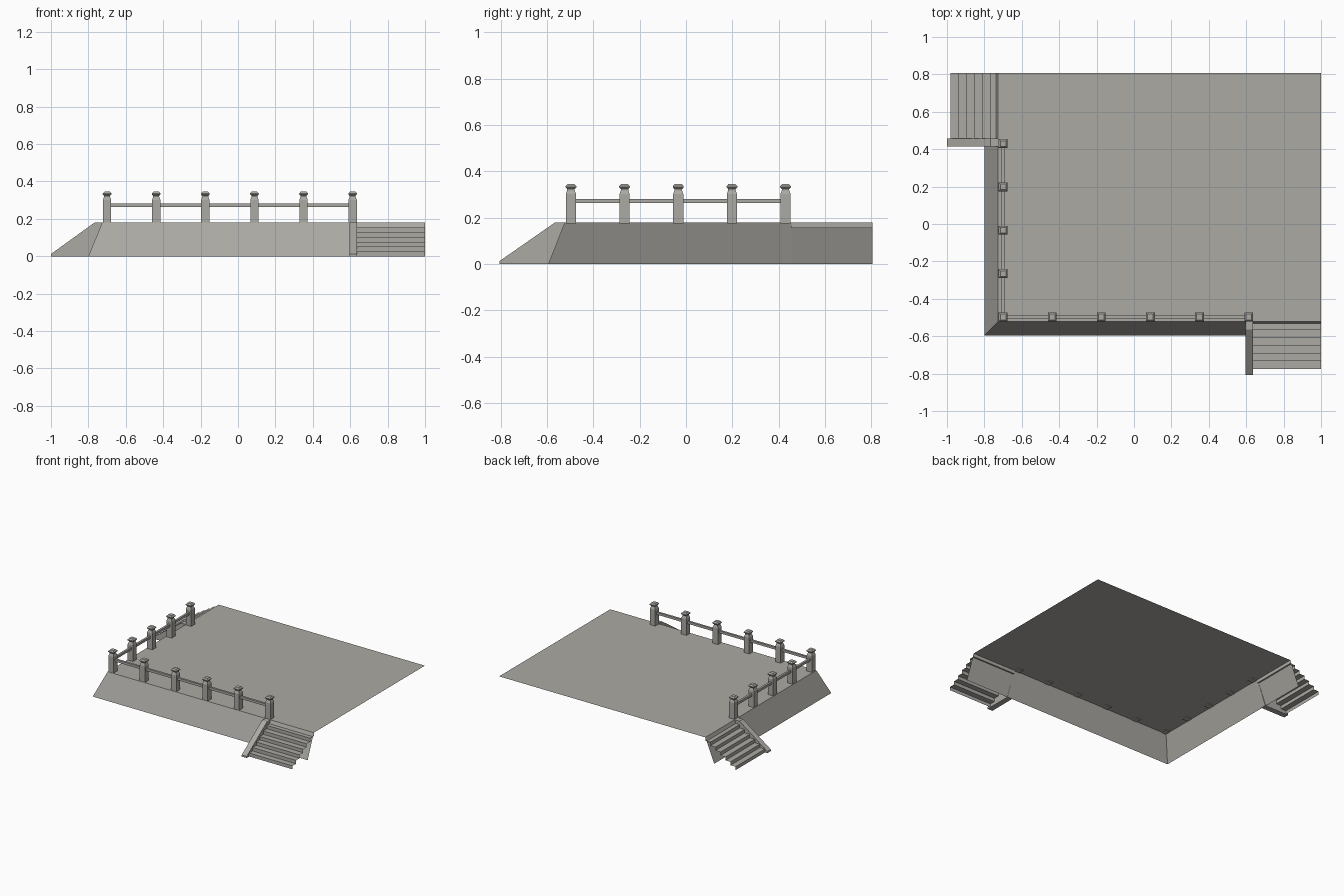
import bpy
from mathutils import Matrix, Vector

if "Cube" in bpy.data.objects:
    bpy.data.objects.remove(bpy.data.objects["Cube"])

stone = bpy.data.materials.new("warm_grey_stone")
stone.diffuse_color = (0.41, 0.40, 0.37, 1)
stone.use_nodes = True
stone.node_tree.nodes["Principled BSDF"].inputs["Base Color"].default_value = stone.diffuse_color

H = 0.18            # deck height
BACK = 0.806        # rear edge of the deck
FX, FY = -0.726, -0.522   # deck top edges (left, front)
BX, BY = -0.80, -0.595    # foot of the sloped walls


def make(name, verts, faces):
    mesh = bpy.data.meshes.new(name)
    mesh.from_pydata([tuple(v) for v in verts], [], faces)
    mesh.materials.append(stone)
    mesh.update()
    obj = bpy.data.objects.new(name, mesh)
    bpy.context.collection.objects.link(obj)
    return obj


def box(name, lo, hi):
    v = [(x, y, z) for z in (lo[2], hi[2])
         for x, y in ((lo[0], lo[1]), (hi[0], lo[1]), (hi[0], hi[1]), (lo[0], hi[1]))]
    sides = [(i, (i + 1) % 4, (i + 1) % 4 + 4, i + 4) for i in range(4)]
    return make(name, v, [(3, 2, 1, 0), (4, 5, 6, 7)] + sides)


def sweep(name, profile, a, b, place, closed):
    """Extrude an (outward, z) profile from a to b; place maps (along, out, z)."""
    n = len(profile)
    v = [place(s, o, z) for s in (a, b) for o, z in profile]
    f = [(i, (i + 1) % n, (i + 1) % n + n, i + n) for i in range(n if closed else n - 1)]
    if closed:
        f += [tuple(range(n - 1, -1, -1)), tuple(range(n, 2 * n))]
    obj = make(name, v, f)
    # keep normals facing out, whichever way the flight points
    if not closed:
        if sum(p.normal.z for p in obj.data.polygons) < 0:
            obj.data.flip_normals()
    else:
        import bmesh
        bm = bmesh.new()
        bm.from_mesh(obj.data)
        bmesh.ops.recalc_face_normals(bm, faces=bm.faces)
        bm.to_mesh(obj.data)
        bm.free()
    return obj


# Platform: open shell with a deck and two battered walls
make("platform",
     [(FX, FY, H), (1, FY, H), (1, BACK, H), (FX, BACK, H),
      (BX, BY, 0), (1, BY, 0), (BX, BACK, 0)],
     [(0, 1, 2, 3), (4, 5, 1, 0), (6, 4, 0, 3)])

# Stairs: stepped sheet with six treads, plus one sloping side curb
STEPS, TREAD = 6, 0.0423
RISE = H / (STEPS + 1)
steps = [(0, H)]
for i in range(STEPS):
    z = H - (i + 1) * RISE
    steps += [(i * TREAD, z), ((i + 1) * TREAD, z)]
steps.append((STEPS * TREAD, 0))
curb = [(0, H), (0.042, H), (0.279, 0.012), (0.279, 0), (0.07, 0)]


def front(s, o, z):
    return Vector((s, FY - o, z))


def left(s, o, z):
    return Vector((FX - o, s, z))


sweep("front_steps", steps, 0.637, 1.0, front, False)
sweep("left_steps", steps, 0.456, BACK, left, False)
# curbs reach the same overall extents as the model bounds
k = [(o * 0.284 / 0.279, z) for o, z in curb]
sweep("front_curb", k, 0.595, 0.637, front, True)
k = [(o * 0.274 / 0.279, z) for o, z in curb]
sweep("left_curb", k, 0.414, 0.456, left, True)

# Railing posts: square section with narrowed neck and flared cap
POST = [(0.022, 0.174), (0.022, 0.302), (0.016, 0.318), (0.016, 0.323),
        (0.0235, 0.331), (0.0235, 0.336), (0.015, 0.345)]


def post(name, x, y):
    v = [(x + sx * r, y + sy * r, z) for r, z in POST
         for sx, sy in ((-1, -1), (1, -1), (1, 1), (-1, 1))]
    f = [(4 * k + i, 4 * k + (i + 1) % 4, 4 * k + 4 + (i + 1) % 4, 4 * k + 4 + i)
         for k in range(len(POST) - 1) for i in range(4)]
    t = 4 * len(POST)
    make(name, v, f + [(3, 2, 1, 0), (t - 4, t - 3, t - 2, t - 1)])


PX, PY, EX, EY = -0.70, -0.497, 0.613, 0.43
for i in range(6):
    post(f"front_post_{i}", PX + (EX - PX) * i / 5, PY)
for i in range(1, 5):
    post(f"left_post_{i}", PX, PY + (EY - PY) * i / 4)

# Handrails running through the posts
W = 0.008
box("front_rail", (PX, PY - W, 0.263), (EX, PY + W, 0.281))
box("left_rail", (PX - W, PY, 0.263), (PX + W, EY, 0.281))
